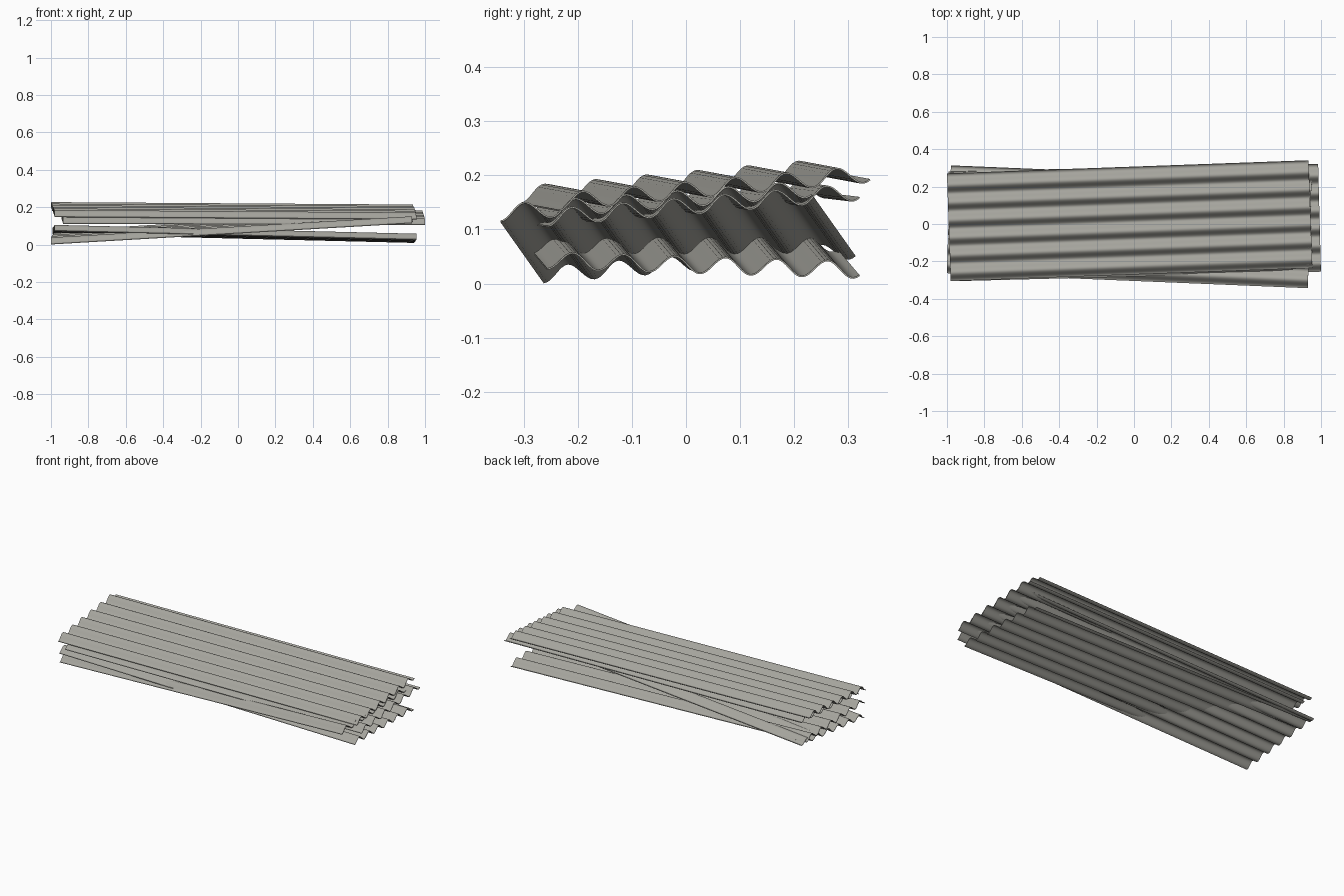
import bpy
import bmesh
import math
from mathutils import Matrix, Vector

old = bpy.data.objects.get("Cube")
if old:
    bpy.data.objects.remove(old, do_unlink=True)

LENGTH, WIDTH = 1.935, 0.578
PITCH, HEIGHT, THICKNESS = 0.0942, 0.031, 0.003
STEPS = 98

# Weathered grey metal
metal = bpy.data.materials.new("grey_metal")
metal.use_nodes = True
colour = (0.38, 0.375, 0.34, 1)
metal.diffuse_color = colour
metal.node_tree.nodes["Principled BSDF"].inputs["Base Color"].default_value = colour


def corrugated_mesh():
    """Wavy strip with thickness, extruded along x; starts in a trough."""
    bm = bmesh.new()
    pairs = []
    k = 2 * math.pi / PITCH
    for i in range(STEPS + 1):
        y = WIDTH * i / STEPS
        z = HEIGHT / 2 * (1 - math.cos(k * y))
        slope = HEIGHT / 2 * k * math.sin(k * y)
        normal = Vector((0, -slope, 1)).normalized() * THICKNESS / 2
        centre = Vector((0, y, z))
        pairs.append([bm.verts.new(centre + s * normal) for s in (1, -1)])
    strip = [bm.faces.new((a[0], a[1], b[1], b[0])) for a, b in zip(pairs, pairs[1:])]
    grown = bmesh.ops.extrude_face_region(bm, geom=strip, use_keep_orig=True)
    verts = [g for g in grown["geom"] if isinstance(g, bmesh.types.BMVert)]
    bmesh.ops.translate(bm, verts=verts, vec=(LENGTH, 0, 0))
    bmesh.ops.recalc_face_normals(bm, faces=bm.faces)
    mesh = bpy.data.meshes.new("corrugated_sheet")
    bm.to_mesh(mesh)
    bm.free()
    mesh.materials.append(metal)
    return mesh


def add_sheet(name, corner, dy, dz, roll):
    """Lay a sheet from its front right corner, drifting by dy, dz along its length."""
    x_axis = Vector((math.sqrt(LENGTH ** 2 - dy ** 2 - dz ** 2), dy, dz)).normalized()
    y_axis = Vector((0, 1, roll))
    y_axis = (y_axis - x_axis * y_axis.dot(x_axis)).normalized()
    z_axis = x_axis.cross(y_axis)
    turn = Matrix((x_axis, y_axis, z_axis)).transposed().to_4x4()
    sheet = bpy.data.objects.new(name, corrugated_mesh())
    bpy.context.collection.objects.link(sheet)
    sheet.matrix_world = Matrix.Translation(corner) @ turn
    bpy.ops.object.select_all(action='DESELECT')
    sheet.select_set(True)
    bpy.context.view_layer.objects.active = sheet
    bpy.ops.object.shade_smooth_by_angle(angle=math.radians(40))


# Loose stack of four sheets
add_sheet("bottom_sheet", (-0.98, -0.297, 0.074), 0.04, -0.047, -0.03)
add_sheet("tilted_sheet", (-1.0, -0.263, 0.002), -0.08, 0.113, 0.075)
add_sheet("middle_sheet", (-0.935, -0.305, 0.112), 0.05, -0.006, 0.083)
add_sheet("top_sheet", (-0.98, -0.305, 0.148), 0.07, -0.013, 0.09)
